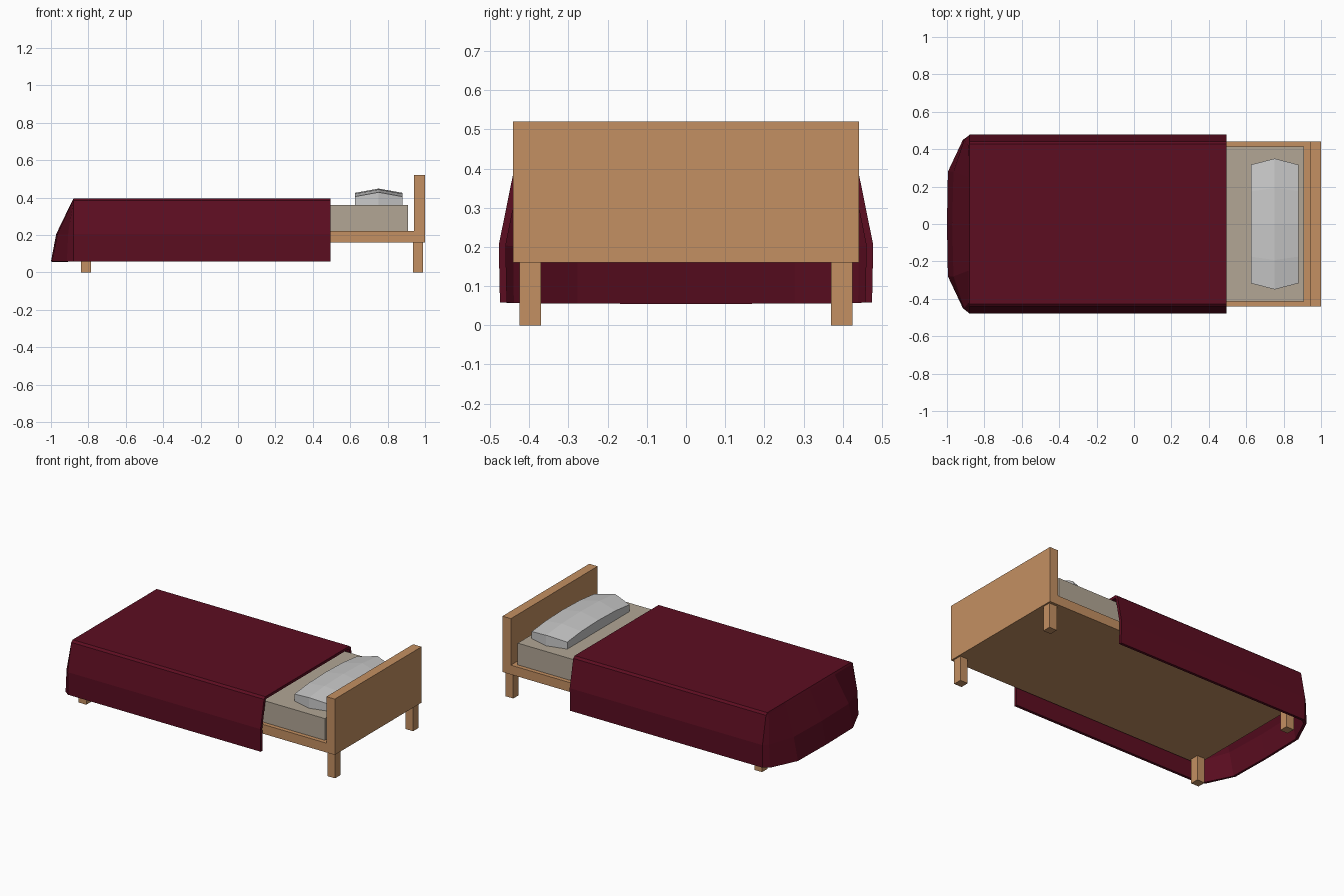
import bpy, bmesh

if "Cube" in bpy.data.objects:
    bpy.data.objects.remove(bpy.data.objects["Cube"])


def material(name, rgb):
    m = bpy.data.materials.new(name)
    m.diffuse_color = (*rgb, 1)
    m.use_nodes = True
    m.node_tree.nodes["Principled BSDF"].inputs["Base Color"].default_value = m.diffuse_color
    return m


WOOD = material("light wood", (0.552, 0.279, 0.122))
SHEET = material("beige sheet", (0.445, 0.381, 0.301))
WHITE = material("pillow grey white", (0.58, 0.58, 0.58))
RED = material("dark red cloth", (0.107, 0.004, 0.015))


def finish(name, bm, mat):
    bmesh.ops.recalc_face_normals(bm, faces=bm.faces)
    me = bpy.data.meshes.new(name)
    bm.to_mesh(me)
    bm.free()
    me.materials.append(mat)
    ob = bpy.data.objects.new(name, me)
    bpy.context.collection.objects.link(ob)
    return ob


def box(name, x, y, z, mat):
    bm = bmesh.new()
    bmesh.ops.create_cube(bm, size=1)
    for v in bm.verts:
        v.co = [r[0] if c < 0 else r[1] for c, r in zip(v.co, (x, y, z))]
    return finish(name, bm, mat)


def bridge(bm, a, b):
    for i in range(len(a) - 1):
        bm.faces.new((a[i], a[i + 1], b[i + 1], b[i]))


# wooden frame
box("base_slab", (-0.85, 0.945), (-0.442, 0.442), (0.16, 0.22), WOOD)
box("headboard", (0.94, 1.0), (-0.442, 0.442), (0.16, 0.52), WOOD)
for end, x in (("foot", -0.84), ("head", 0.935)):
    for side, y in (("front", -0.425), ("back", 0.37)):
        box(f"{end}_{side}_leg", (x, x + 0.055), (y, y + 0.055), (0, 0.16), WOOD)

# mattress
box("mattress", (-0.84, 0.91), (-0.415, 0.415), (0.22, 0.36), SHEET)

# pillow: domed top grid with straight sides
bm = bmesh.new()
rows = []
for t, z in ((-1, 0.405), (-0.55, 0.42), (0, 0.425), (0.55, 0.42), (1, 0.405)):
    rows.append([bm.verts.new((0.752 + dx, t * (0.35 if dx == 0 else 0.317),
                               z + (0.023 if dx == 0 else 0)))
                 for dx in (-0.127, 0, 0.127)])
for a, b in zip(rows, rows[1:]):
    bridge(bm, a, b)
ring = ([r[0] for r in rows] + [rows[-1][1]] + [r[2] for r in reversed(rows)]
        + [rows[0][1]])
low = [bm.verts.new((v.co.x, v.co.y, 0.355)) for v in ring]
bridge(bm, ring + ring[:1], low + low[:1])
bm.faces.new(low)
finish("pillow", bm, WHITE)

# blanket: U-shaped outlines stepping down, front half mirrored to the back
levels = (
    (0.395, ((0.495, -0.428), (-0.88, -0.428), (-0.88, -0.41), (-0.88, -0.25), (-0.88, 0))),
    (0.383, ((0.495, -0.442), (-0.88, -0.442), (-0.884, -0.42), (-0.886, -0.25), (-0.886, 0))),
    (0.205, ((0.495, -0.478), (-0.88, -0.478), (-0.908, -0.45), (-0.965, -0.28), (-0.972, 0))),
    (0.058, ((0.495, -0.475), (-0.88, -0.475), (-0.915, -0.45), (-0.995, -0.28), (-1.0, 0))),
)
bm = bmesh.new()
loops = []
for z, half in levels:
    full = list(half) + [(x, -y) for x, y in reversed(half[:-1])]
    loops.append([bm.verts.new((x, y, z)) for x, y in full])
for a, b in zip(loops, loops[1:]):
    bridge(bm, a, b)
top = bm.faces.new(loops[0])
blanket = finish("blanket", bm, RED)
# make sure the top faces up so the thickness goes inward
if blanket.data.polygons[-1].normal.z < 0:
    blanket.data.flip_normals()
s = blanket.modifiers.new("thickness", "SOLIDIFY")
s.thickness = 0.018
s.offset = -1
